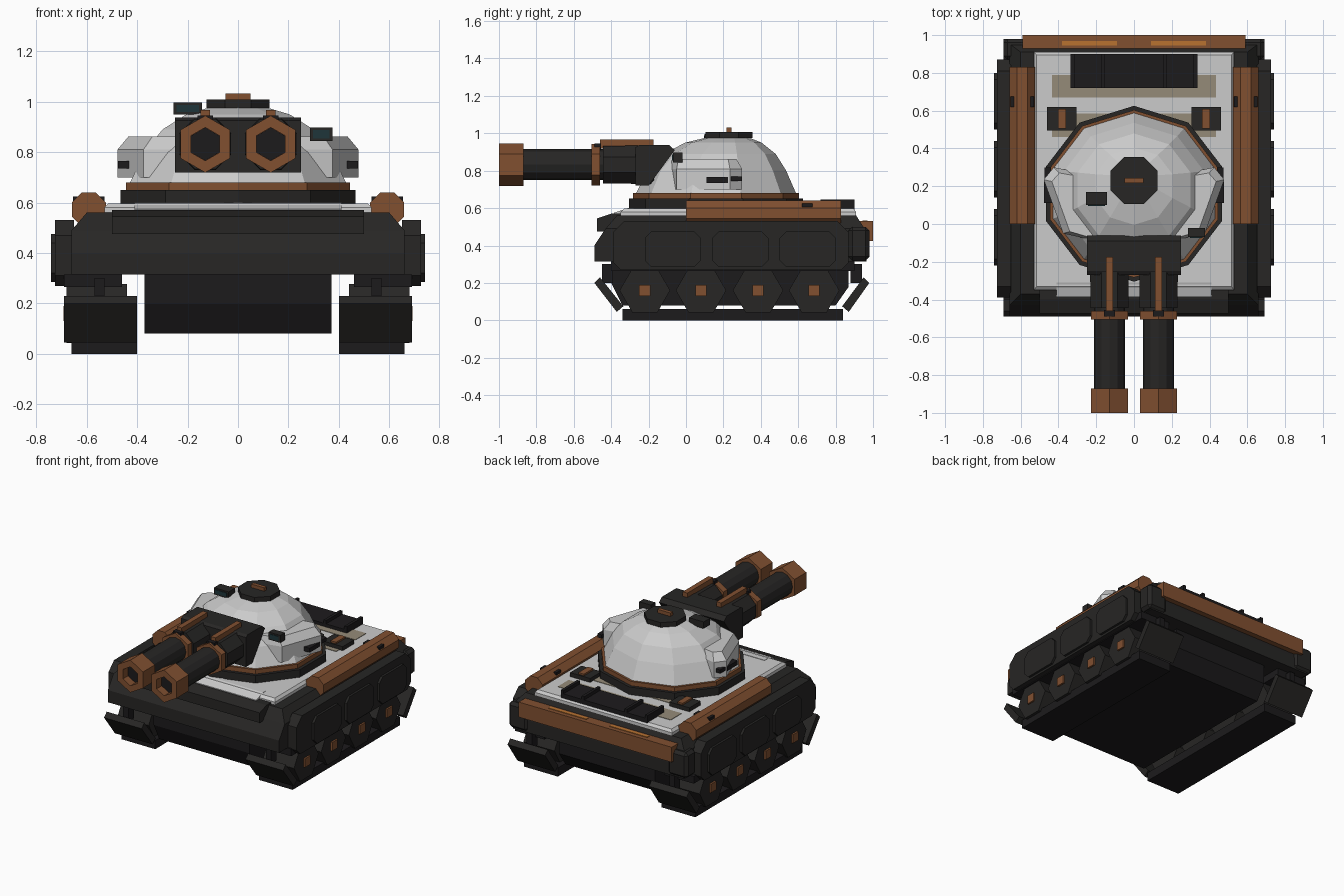
import bpy, bmesh, math

if "Cube" in bpy.data.objects:
    bpy.data.objects.remove(bpy.data.objects["Cube"])


def material(name, rgb):
    m = bpy.data.materials.new(name)
    m.diffuse_color = (*rgb, 1)
    m.use_nodes = True
    m.node_tree.nodes["Principled BSDF"].inputs["Base Color"].default_value = m.diffuse_color
    return m


DARK = material("dark_metal", (0.02, 0.019, 0.018))
BLACK = material("black_metal", (0.012, 0.011, 0.012))
BROWN = material("copper_brown", (0.22, 0.08, 0.03))
ORANGE = material("orange_light", (0.48, 0.17, 0.03))
TAN = material("tan_paint", (0.30, 0.26, 0.19))
GLASS = material("glass", (0.013, 0.035, 0.042))


def loft(name, rings, mat=None, mirror=False, bevel=0):
    """Skin a list of equal-length rings and cap both ends."""
    bm = bmesh.new()
    vs = [[bm.verts.new(p) for p in r] for r in rings]
    n = len(rings[0])
    for a, b in zip(vs, vs[1:]):
        for i in range(n):
            j = (i + 1) % n
            bm.faces.new((a[i], a[j], b[j], b[i]))
    bm.faces.new(vs[0])
    bm.faces.new(vs[-1])
    bmesh.ops.recalc_face_normals(bm, faces=bm.faces)
    me = bpy.data.meshes.new(name)
    bm.to_mesh(me)
    bm.free()
    ob = bpy.data.objects.new(name, me)
    bpy.context.collection.objects.link(ob)
    if mat:
        me.materials.append(mat)
    if bevel:
        b = ob.modifiers.new("bevel", 'BEVEL')
        b.width, b.segments = bevel, 1
    if mirror:
        ob.modifiers.new("mirror", 'MIRROR')
    return ob


def rect(x0, x1, y0, y1, z):
    return [(x0, y0, z), (x1, y0, z), (x1, y1, z), (x0, y1, z)]


def box(name, x0, x1, y0, y1, z0, z1, mat=None, mirror=False, bevel=0):
    return loft(name, [rect(x0, x1, y0, y1, z0), rect(x0, x1, y0, y1, z1)], mat, mirror, bevel)


def side_prism(name, yz, x0, x1, mat=None, mirror=False):
    return loft(name, [[(x, y, z) for y, z in yz] for x in (x0, x1)], mat, mirror)


def ngon(n, r, start=0.0):
    return [(r * math.cos(start + math.tau * i / n), r * math.sin(start + math.tau * i / n))
            for i in range(n)]


def along_y(name, cx, cz, n, stations, mat, start=0.0, mirror=True):
    """Turned part along y; stations are (y, radius)."""
    return loft(name, [[(cx + a, y, cz + b) for a, b in ngon(n, r, start)] for y, r in stations],
                mat, mirror)


def turret_ring(z, r, cy, n=10):
    return [(a, cy + b * 0.95, z) for a, b in ngon(n, r, math.pi / 2)]


# Hull
side_prism("lower_hull", [(-.40, .32), (-.40, .2), (-.34, .08), (.80, .08), (.87, .18), (.87, .32)],
           -.37, .37, BLACK)
loft("upper_hull", [rect(-.66, .66, -.49, .965, .315), rect(-.66, .66, -.49, .965, .40),
                    rect(-.66, .66, -.43, .955, .49), rect(-.60, .60, -.37, .91, .56)], DARK)
loft("deck", [rect(-.53, .53, -.35, .91, .55), rect(-.53, .53, -.35, .91, .58),
              rect(-.515, .515, -.33, .895, .597)])
side_prism("front_plate", [(-.475, .475), (-.475, .545), (-.40, .57), (-.3, .57), (-.3, .475)],
           -.50, .50, DARK)
side_prism("front_lip", [(-.385, .56), (-.385, .575), (-.31, .60), (-.28, .60), (-.28, .56)], -.41, .41)
box("rear_corner", .54, .69, .87, .98, .32, .50, DARK, True, .02)

# Rear bar with lights
box("rear_bar", -.59, .59, .92, 1.0, .425, .53, BROWN)
box("rear_light", .09, .38, .945, .97, .52, .534, ORANGE, True)

# Side skirts
box("fender", .46, .69, -.40, .90, .265, .315, BLACK, True)
side_prism("skirt", [(-.39, .31), (-.39, .47), (-.33, .53), (.81, .53), (.87, .47), (.87, .31),
                     (.83, .27), (-.35, .27)], .65, .725, DARK, True)
for y in (-.22, .14, .50):
    c = .035
    panel = [(y + c, .285), (y + .30 - c, .285), (y + .30, .285 + c), (y + .30, .475 - c),
             (y + .30 - c, .475), (y + c, .475), (y, .475 - c), (y, .285 + c)]
    side_prism("skirt_panel", panel, .70, .741, DARK, True)

# Running gear
box("track", .40, .66, -.34, .84, 0, .06, BLACK, True)
for y in (-.22, .08, .385, .685):
    hexa = [(y + a, .16 + b) for a, b in ngon(6, .135)]
    side_prism("road_wheel", hexa, .44, .68, DARK, True)
    box("wheel_hub", .67, .692, y - .03, y + .03, .13, .19, BROWN, True)
side_prism("front_flap", [(-.49, .20), (-.46, .23), (-.335, .075), (-.37, .045)], .40, .69, DARK, True)
side_prism("rear_flap", [(.98, .20), (.95, .23), (.835, .075), (.87, .045)], .40, .69, DARK, True)
for y in (-.42, .91):
    box("flap_bracket", .53, .57, y - .03, y + .03, .20, .30, BLACK, True)

# Side stowage rolls with straps
along_y("stowage_roll", .592, .573, 8, [(0, .073), (.83, .073)], BROWN, math.pi / 8)
box("roll_strap", .53, .655, .62, .675, .585, .625, BLACK, True)

# Engine deck details
box("engine_grille", -.335, .335, .72, .90, .59, .622, BLACK)
for x in (-.325, -.165, .165, .325):
    box("grille_rib", x - .01, x + .01, .72, .90, .61, .645, BLACK)
for y0, y1 in ((.67, .79), (.46, .585)):
    box("deck_stripe", -.435, .435, y0, y1, .59, .600, TAN)
box("deck_hatch", .305, .46, .495, .62, .59, .625, DARK, True)
box("deck_hatch_handle", .36, .402, .505, .61, .62, .637, BROWN, True)

# Turret rings and dome
loft("turret_base", [turret_ring(.59, .49, .16), turret_ring(.65, .49, .16)], DARK)
loft("turret_band", [turret_ring(.65, .467, .16), turret_ring(.68, .467, .16)], BROWN)
loft("turret_dome", [turret_ring(z, r, c) for z, r, c in (
    (.67, .455, .16), (.80, .39, .165), (.89, .315, .18), (.95, .215, .20), (.98, .11, .225))])

# Turret cheeks
cheek = [(.22, -.085), (.375, -.05), (.478, .235), (.425, .30), (.22, .26)]
cheek_top = [(.22, -.075), (.34, -.04), (.435, .225), (.395, .27), (.22, .24)]
loft("turret_cheek", [[(x, y, .70) for x, y in cheek], [(x, y, .81) for x, y in cheek],
                      [(x, y, .862) for x, y in cheek_top]], None, True)
box("cheek_slot", .40, .476, .11, .225, .735, .765, BLACK, True)
box("cheek_slot_rear", .44, .474, .235, .30, .745, .77, BLACK, True)

# Top hatch
loft("top_hatch", [[(a, .23 + b, z) for a, b in ngon(8, .135, math.pi / 8)] for z in (.975, 1.008)], DARK)
box("top_hatch_handle", -.05, .05, .217, .243, 1.0, 1.032, BROWN)

# Periscopes
for x0, x1, y0, y1, z0, z1 in ((-.255, -.142, .10, .17, .95, .997), (.285, .375, -.07, -.02, .845, .897)):
    box("periscope", x0, x1, y0, y1, z0, z1, DARK)
    box("periscope_glass", x0 + .012, x1 - .012, y0 - .004, y0 + .01, z0 + .01, z1 - .01, GLASS)

# Gun mantlet
side_prism("mantlet", [(-.27, .72), (-.27, .925), (-.25, .937), (-.09, .937), (-.06, .91), (-.2, .72)],
           -.25, .25, DARK)

# Twin guns
GX, GZ = .13, .832
along_y("gun_housing", GX, GZ, 8, [(-.445, .108), (-.17, .112)], DARK, math.pi / 8)
box("housing_strip", GX - .018, GX + .018, -.46, -.175, .92, .968, BROWN, True)
box("strip_latch", GX - .03, GX + .03, -.49, -.455, .91, .945, BLACK, True)
along_y("gun_collar", GX, GZ, 6, [(-.505, .112), (-.46, .112)], BROWN, math.pi / 2)
along_y("gun_barrel", GX, GZ, 12, [(-.90, .083), (-.44, .083)], DARK)
along_y("muzzle", GX, GZ, 6, [(-.93, .066), (-1.0, .066), (-1.0, .113), (-.87, .113), (-.87, .07)],
        BROWN, math.pi / 2)
along_y("bore", GX, GZ, 6, [(-.945, .0655), (-.90, .0655)], BLACK, math.pi / 2)
